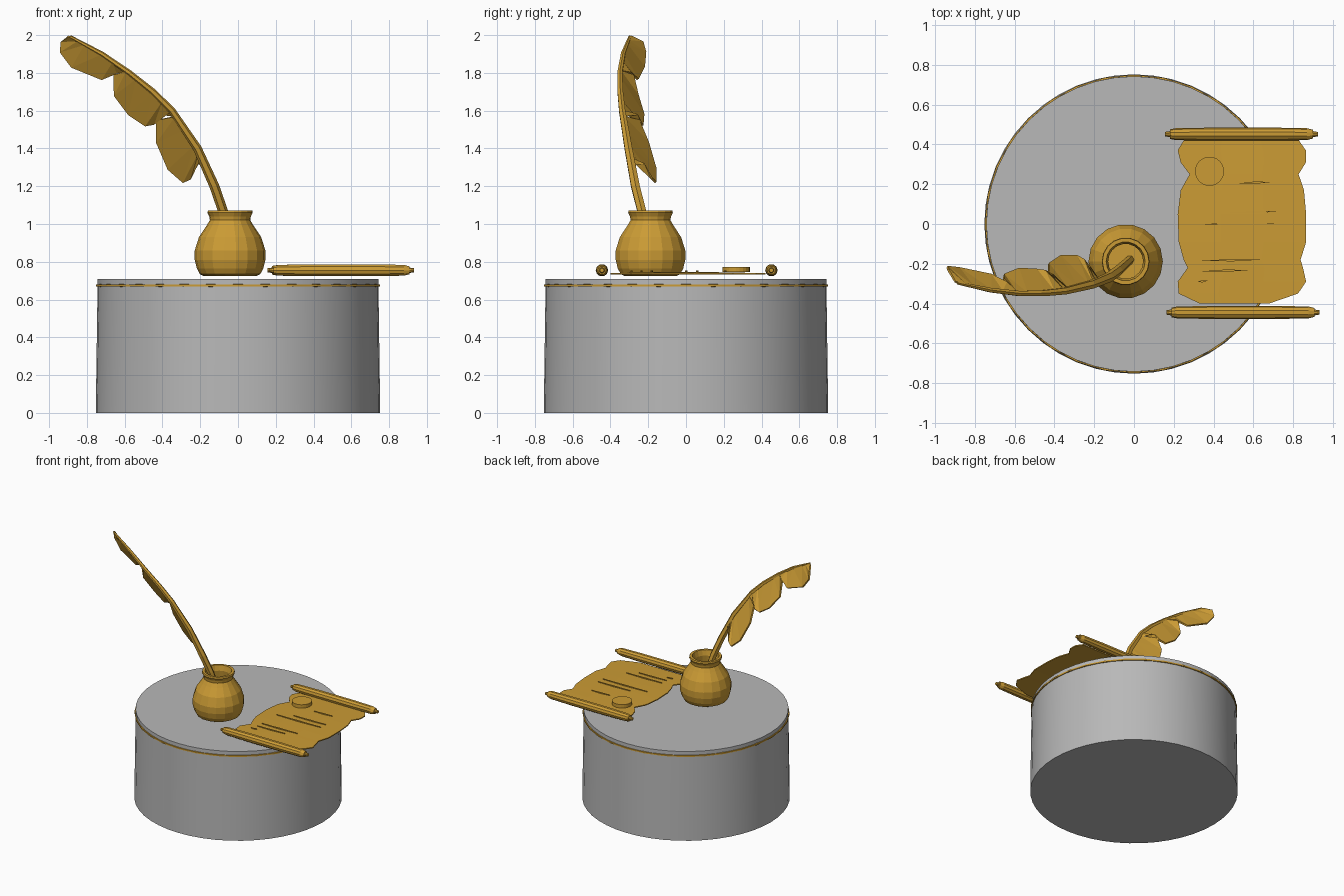
import bpy, math
from mathutils import Vector

if "Cube" in bpy.data.objects:
    bpy.data.objects.remove(bpy.data.objects["Cube"])


def material(name, rgb):
    m = bpy.data.materials.new(name)
    m.diffuse_color = (*rgb, 1)
    m.use_nodes = True
    m.node_tree.nodes["Principled BSDF"].inputs["Base Color"].default_value = m.diffuse_color
    return m


GREY = material("stone grey", (0.48, 0.48, 0.48))
GOLD = material("antique gold", (0.60, 0.33, 0.035))


def add(name, verts, faces, mat, thickness=0, smooth=False):
    me = bpy.data.meshes.new(name)
    me.from_pydata([tuple(v) for v in verts], [], faces)
    me.materials.append(mat)
    ob = bpy.data.objects.new(name, me)
    bpy.context.collection.objects.link(ob)
    if thickness:
        mod = ob.modifiers.new("thickness", 'SOLIDIFY')
        mod.thickness = thickness
        mod.offset = 0
    if smooth:
        bpy.context.view_layer.objects.active = ob
        ob.select_set(True)
        bpy.ops.object.shade_smooth_by_angle(angle=math.radians(40))
        ob.select_set(False)
    return ob


def rings(name, centres, radii, sides, mat, axes=None, smooth=False, closed=True):
    """Skin circles placed along a path; axes give each circle's two directions."""
    verts, faces = [], []
    for i, (c, r) in enumerate(zip(centres, radii)):
        u, v = axes[i] if axes else (Vector((1, 0, 0)), Vector((0, 1, 0)))
        for k in range(sides):
            a = 2 * math.pi * k / sides
            verts.append(Vector(c) + r * (u * math.cos(a) + v * math.sin(a)))
    for i in range(len(radii) - 1):
        for k in range(sides):
            n = (k + 1) % sides
            faces.append((i * sides + k, i * sides + n, (i + 1) * sides + n, (i + 1) * sides + k))
    if closed:
        last = (len(radii) - 1) * sides
        faces.append(tuple(reversed(range(sides))))
        faces.append(tuple(range(last, last + sides)))
    return add(name, verts, faces, mat, smooth=smooth)


def lathe(name, x, y, profile, sides, mat, smooth=False):
    return rings(name, [(x, y, z) for r, z in profile], [r for r, z in profile], sides, mat, smooth=smooth)


# Round plinth and its thin gold band
lathe("plinth", 0, 0, [(0.753, 0), (0.743, 0.71)], 48, GREY, smooth=True)
lathe("plinth_band", 0, 0, [(0.738, 0.667), (0.751, 0.669), (0.751, 0.68), (0.738, 0.682)], 32, GOLD)

# Ink pot with a hollow mouth
lathe("ink_pot", -0.042, -0.188,
      [(0.14, 0.725), (0.16, 0.735), (0.176, 0.765), (0.187, 0.81), (0.187, 0.86), (0.165, 0.93),
       (0.125, 0.99), (0.107, 1.02), (0.11, 1.04), (0.12, 1.06), (0.117, 1.072), (0.098, 1.072),
       (0.088, 1.03), (0.095, 0.98), (0.12, 0.9), (0.1, 0.84)], 18, GOLD)

# Quill shaft
SHAFT = [Vector(p) for p in [
    (-0.02, -0.18, 0.835), (-0.08, -0.235, 1.07), (-0.125, -0.268, 1.2), (-0.215, -0.305, 1.4),
    (-0.35, -0.338, 1.6), (-0.45, -0.348, 1.7), (-0.575, -0.35, 1.8), (-0.72, -0.333, 1.9),
    (-0.888, -0.297, 1.992)]]
axes = []
for i in range(len(SHAFT)):
    t = (SHAFT[min(i + 1, len(SHAFT) - 1)] - SHAFT[max(i - 1, 0)]).normalized()
    u = Vector((0, 1, 0)).cross(t).normalized()
    axes.append((u, t.cross(u)))
rings("quill_shaft", SHAFT, [0.022, 0.026, 0.026, 0.023, 0.019, 0.017, 0.015, 0.013, 0.008],
      6, GOLD, axes)


def shaft_at(z):
    for a, b in zip(SHAFT, SHAFT[1:]):
        if z <= b.z:
            return a.lerp(b, (z - a.z) / (b.z - a.z))
    return SHAFT[-1]


# Quill vane in three lobes: (height on shaft, outer edge x, y, z)
LOBES = {
    "tip": [(1.99, -0.90, -0.29, 1.993), (1.97, -0.935, -0.23, 1.965), (1.95, -0.94, -0.215, 1.91),
            (1.90, -0.88, -0.222, 1.83), (1.86, -0.72, -0.255, 1.765), (1.81, -0.64, -0.295, 1.80)],
    "middle": [(1.81, -0.655, -0.28, 1.79), (1.77, -0.655, -0.255, 1.68), (1.70, -0.58, -0.225, 1.58),
               (1.65, -0.49, -0.23, 1.52), (1.60, -0.445, -0.235, 1.53), (1.57, -0.41, -0.255, 1.58)],
    "lower": [(1.57, -0.43, -0.25, 1.55), (1.50, -0.43, -0.20, 1.43), (1.42, -0.37, -0.16, 1.29),
              (1.38, -0.29, -0.16, 1.22), (1.35, -0.25, -0.18, 1.24), (1.31, -0.22, -0.22, 1.32)],
}
for label, pts in LOBES.items():
    verts, faces = [], []
    for i, (h, x, y, z) in enumerate(pts):
        verts += [shaft_at(h), Vector((x, y, z))]
        if i:
            a = 2 * i
            faces += [(a - 2, a - 1, a + 1), (a - 2, a + 1, a)]
    add("quill_vane_" + label, verts, faces, GOLD, thickness=0.012)

# Scroll sheet: rows of (y, left edge, right edge)
ROWS = [(0.42, 0.25, 0.83), (0.37, 0.22, 0.865), (0.31, 0.235, 0.865), (0.25, 0.28, 0.828),
        (0.17, 0.235, 0.855), (0.05, 0.22, 0.866), (-0.09, 0.225, 0.866), (-0.18, 0.25, 0.838),
        (-0.22, 0.27, 0.85), (-0.29, 0.22, 0.866), (-0.35, 0.225, 0.825), (-0.40, 0.33, 0.68)]
verts, faces = [], []
for i, (y, x0, x1) in enumerate(ROWS):
    for j in range(4):
        z = 0.736 + 0.006 * math.cos(y * 4) * (1 if j in (1, 2) else 0.3)
        verts.append((x0 + (x1 - x0) * j / 3, y, z))
        if i and j:
            a = i * 4 + j
            faces.append((a, a - 4, a - 5, a - 1))
add("scroll_sheet", verts, faces, GOLD, thickness=0.008)

# Scroll rollers with small end knobs
ROD = [(0.155, 0.011), (0.18, 0.015), (0.18, 0.024), (0.21, 0.03), (0.40, 0.033), (0.70, 0.033),
       (0.87, 0.03), (0.90, 0.022), (0.90, 0.015), (0.925, 0.011)]
for name, y, dx in (("back_roller", 0.452, 0), ("front_roller", -0.445, 0.008)):
    rings(name, [(x + dx, y, 0.755) for x, r in ROD], [r for x, r in ROD], 10, GOLD,
          [(Vector((0, 1, 0)), Vector((0, 0, 1)))] * len(ROD))

# Wax seal
lathe("wax_seal", 0.38, 0.265, [(0.073, 0.745), (0.073, 0.772)], 24, GOLD)

# Thin pen strokes on the sheet: (start x, end x, y)
for i, (x0, x1, y) in enumerate([(0.53, 0.69, 0.208), (0.45, 0.735, 0.06), (0.34, 0.73, 0.002),
                                 (0.34, 0.65, -0.182), (0.34, 0.58, -0.235), (0.32, 0.37, -0.288)]):
    m = (x0 + x1) / 2
    top = [(x0, y - 0.003, 0.75), (m, y - 0.006, 0.75), (x1, y + 0.003, 0.75), (m, y + 0.006, 0.75)]
    add("pen_stroke_%d" % (i + 1), top, [(0, 1, 2, 3)], GOLD, thickness=0.006)
